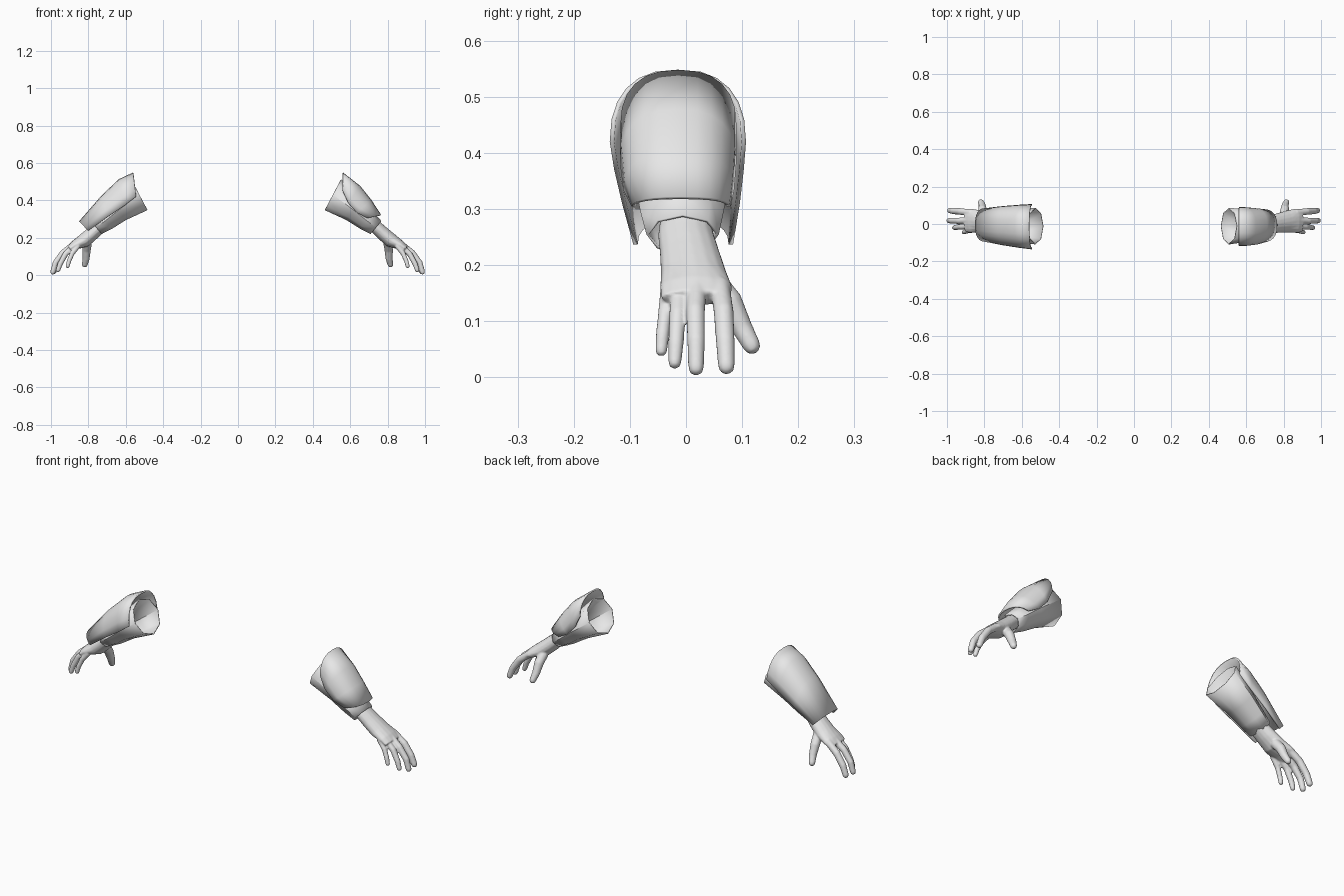
import bpy, bmesh, math
from mathutils import Vector

cube = bpy.data.objects.get("Cube")
if cube:
    bpy.data.objects.remove(cube, do_unlink=True)

grey = bpy.data.materials.new("plain_grey")
grey.use_nodes = True
grey.diffuse_color = (0.8, 0.8, 0.8, 1)
grey.node_tree.nodes["Principled BSDF"].inputs["Base Color"].default_value = (0.8, 0.8, 0.8, 1)


def section(top, bottom, y0, y1, sides):
    """Closed oval between an upper and a lower (x, z) point."""
    t, b = Vector((top[0], 0, top[1])), Vector((bottom[0], 0, bottom[1]))
    mid, half = (t + b) / 2, (t - b) / 2
    ring = []
    for i in range(sides):
        a = math.tau * i / sides
        ring.append(mid + half * math.cos(a) + Vector((0, (y0 + y1) / 2 + (y1 - y0) / 2 * math.sin(a), 0)))
    return ring


def arch(top, edge, y0, y1, steps=12):
    """Open arch from the front edge over the top to the back edge."""
    t, e = Vector((top[0], 0, top[1])), Vector((edge[0], 0, edge[1]))
    ring = []
    for i in range(steps + 1):
        a = math.pi * i / steps
        c, s = -math.cos(a), max(math.sin(a), 0)
        y = (y0 + y1) / 2 + (y1 - y0) / 2 * math.copysign(abs(c) ** 0.8, c)
        ring.append(e + (t - e) * s ** 0.85 + Vector((0, y, 0)))
    return ring


def finger_rings(points, radii, sides=12):
    """Round sections along a path, ending in a rounded tip."""
    pts = [Vector(p) for p in points]
    radii = list(radii)
    end = (pts[-1] - pts[-2]).normalized()
    tip, r = pts[-1], radii[-1]
    pts += [tip + end * r * 0.6, tip + end * r * 0.95]
    radii += [r * 0.8, r * 0.3]
    rings = []
    for i, p in enumerate(pts):
        d = (pts[min(i + 1, len(pts) - 1)] - pts[max(i - 1, 0)]).normalized()
        u = d.cross(Vector((0, 1, 0))).normalized()
        v = u.cross(d)
        rings.append([p + (u * math.cos(math.tau * k / sides) + v * math.sin(math.tau * k / sides)) * radii[i]
                      for k in range(sides)])
    return rings


def loft(bm, rings, side, shift=0, closed=True, caps=False):
    rows = [[bm.verts.new((side * (p.x + shift), p.y, p.z)) for p in ring] for ring in rings]
    n = len(rows[0])
    for a, b in zip(rows, rows[1:]):
        for i in range(n if closed else n - 1):
            j = (i + 1) % n
            bm.faces.new((a[i], a[j], b[j], b[i]))
    if caps:
        bm.faces.new(rows[0])
        bm.faces.new(rows[-1])


def finish(bm, name):
    bmesh.ops.recalc_face_normals(bm, faces=bm.faces[:])
    mesh = bpy.data.meshes.new(name)
    bm.to_mesh(mesh)
    bm.free()
    mesh.materials.append(grey)
    mesh.shade_smooth()
    mesh.set_sharp_from_angle(angle=math.radians(50))
    obj = bpy.data.objects.new(name, mesh)
    bpy.context.scene.collection.objects.link(obj)
    return obj


def thicken(obj, amount):
    mod = obj.modifiers.new("thickness", "SOLIDIFY")
    mod.thickness = amount
    mod.offset = 0


# Shape data: upper point, lower point, front y, back y
SLEEVE = [((.55, .51), (.465, .35), -.107, .084),
          ((.655, .40), (.58, .297), -.09, .075),
          ((.72, .335), (.655, .25), -.078, .064),
          ((.765, .288), (.71, .222), -.068, .056)]
PALM = [((.735, .31), (.68, .26), -.046, .044),
        ((.765, .28), (.72, .225), -.05, .05),
        ((.80, .25), (.75, .195), -.047, .06),
        ((.845, .213), (.795, .155), -.045, .073),
        ((.885, .18), (.85, .14), -.047, .083),
        ((.908, .155), (.883, .128), -.044, .08)]
FINGERS = [
    ([(.865, .06, .165), (.925, .067, .118), (.963, .07, .065), (.981, .072, .02)], (.018, .018, .017, .015)),
    ([(.87, .02, .167), (.933, .017, .118), (.972, .018, .065), (.986, .018, .017)], (.018, .017, .016, .014)),
    ([(.865, -.012, .162), (.918, -.015, .113), (.947, -.018, .06), (.958, -.02, .027)], (.016, .015, .014, .012)),
    ([(.85, -.032, .158), (.883, -.037, .115), (.90, -.042, .075), (.907, -.044, .048)], (.014, .013, .012, .011)),
    ([(.80, .045, .175), (.806, .078, .135), (.808, .1, .088), (.815, .117, .057)], (.024, .023, .019, .016))]
LEFT_PLATE = [((.56, .545), (.56, .45), -.113, .086),
              ((.65, .475), (.59, .385), -.114, .086),
              ((.71, .40), (.635, .335), -.108, .082),
              ((.762, .32), (.69, .305), -.093, .076)]
RIGHT_SHELL = [((.56, .545), (.545, .42), -.132, .103),
               ((.635, .51), (.61, .37), -.124, .099),
               ((.725, .425), (.70, .31), -.11, .092),
               ((.847, .285), (.80, .237), -.09, .08)]

for label, side, shift in (("left", 1, 0), ("right", -1, .02)):
    # Open flared sleeve
    bm = bmesh.new()
    loft(bm, [section(*s, 8) for s in SLEEVE], side, shift)
    thicken(finish(bm, label + "_sleeve"), 0.005)

    # Hand with fingers and thumb blended together
    bm = bmesh.new()
    loft(bm, [section(*s, 16) for s in PALM], side, shift * 0.2, caps=True)
    for path, radii in FINGERS:
        loft(bm, finger_rings(path, radii), side, shift * 0.2, caps=True)
    hand = finish(bm, label + "_hand")
    blend = hand.modifiers.new("blend", "REMESH")
    blend.mode = "VOXEL"
    blend.voxel_size = 0.004
    blend.use_smooth_shade = True
    soften = hand.modifiers.new("soften", "SMOOTH")
    soften.factor = 0.5
    soften.iterations = 4

# Arm guards: a small plate on one arm, a long shell on the other
for name, data, side in (("left_arm_plate", LEFT_PLATE, 1), ("right_arm_shell", RIGHT_SHELL, -1)):
    bm = bmesh.new()
    loft(bm, [arch(*s) for s in data], side, closed=False)
    thicken(finish(bm, name), 0.008)
